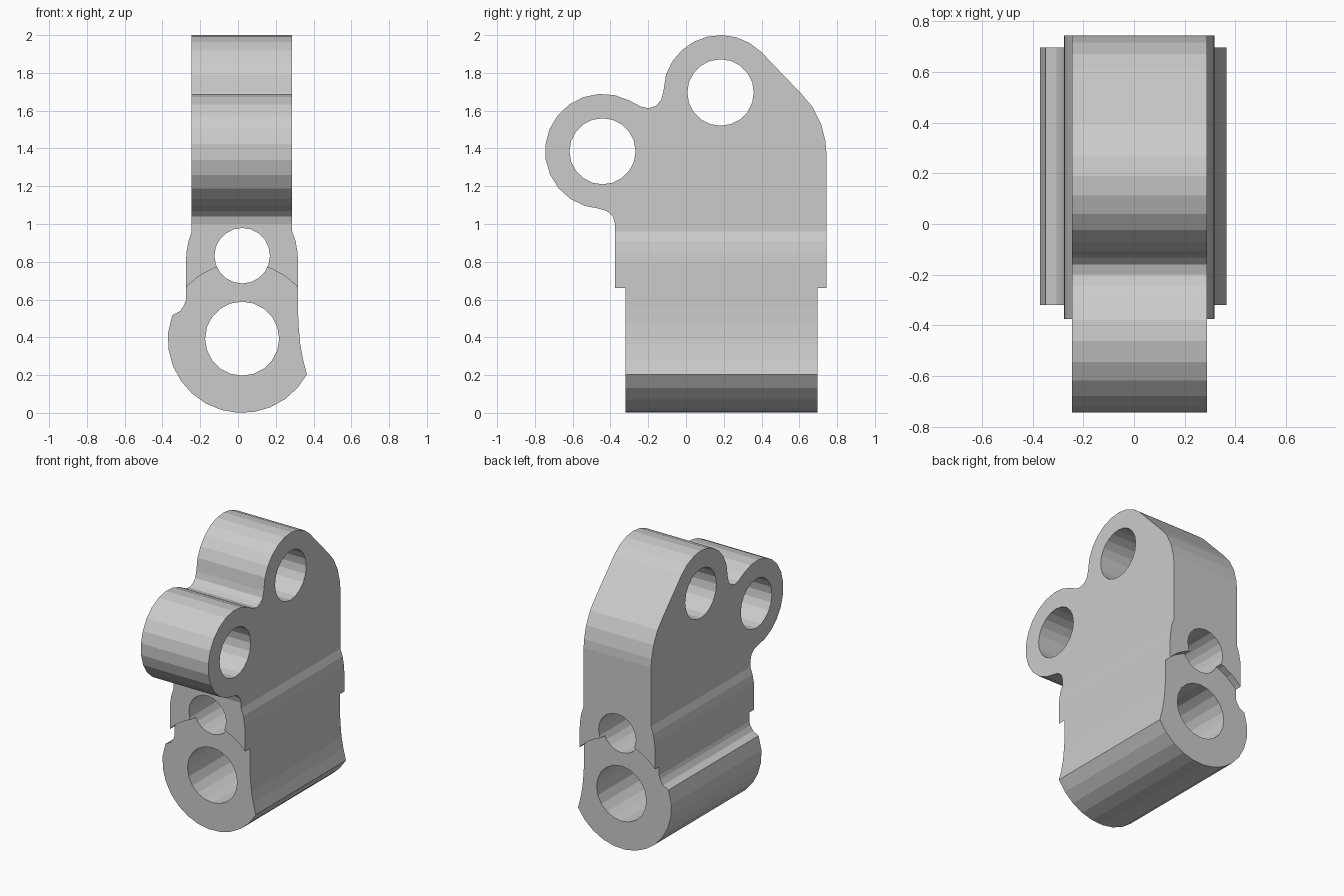
import bpy, bmesh
from math import cos, sin, radians

if "Cube" in bpy.data.objects:
    bpy.data.objects.remove(bpy.data.objects["Cube"])


def arc(cu, cv, r, a0, a1, n):
    """Points on an arc from angle a0 to a1 (degrees), n segments."""
    return [(cu + r * cos(radians(a0 + (a1 - a0) * i / n)),
             cv + r * sin(radians(a0 + (a1 - a0) * i / n))) for i in range(n + 1)]


def circle(cu, cv, r, n=20):
    return arc(cu, cv, r, 0, 360, n)[:-1]


def prism(name, pts, axis, lo, hi):
    """Extrude an outline along X (points are y,z) or Y (points are x,z)."""
    def place(p, d):
        return (d, p[0], p[1]) if axis == 'X' else (p[0], d, p[1])
    bm = bmesh.new()
    a = [bm.verts.new(place(p, lo)) for p in pts]
    b = [bm.verts.new(place(p, hi)) for p in pts]
    bm.faces.new(a)
    bm.faces.new(b)
    for i in range(len(pts)):
        j = (i + 1) % len(pts)
        bm.faces.new((a[i], a[j], b[j], b[i]))
    bmesh.ops.recalc_face_normals(bm, faces=bm.faces)
    mesh = bpy.data.meshes.new(name)
    bm.to_mesh(mesh)
    bm.free()
    ob = bpy.data.objects.new(name, mesh)
    bpy.context.collection.objects.link(ob)
    return ob


def boolean(target, tool, op):
    mod = target.modifiers.new(op, 'BOOLEAN')
    mod.operation, mod.object, mod.solver = op, tool, 'EXACT'
    bpy.context.view_layer.objects.active = target
    bpy.ops.object.modifier_apply(modifier=mod.name)
    bpy.data.objects.remove(tool)


# Side outline (y, z): two lugs on a straight body
side = [(-0.375, -0.1), (-0.375, 1.0), (-0.387, 1.04), (-0.42, 1.07), (-0.47, 1.083)]
side += arc(-0.442, 1.385, 0.304, 252, 62, 12)
side += [(-0.24, 1.622), (-0.2, 1.613), (-0.16, 1.625), (-0.132, 1.655), (-0.12, 1.70)]
side += arc(0.183, 1.696, 0.304, 162, 45, 8)
side += [(0.61, 1.69), (0.67, 1.62), (0.715, 1.53), (0.738, 1.44), (0.743, 1.38), (0.743, -0.1)]

# Front outline (x, z): slim top, wider waist, round foot with a pointed lip
front = [(-0.245, 2.1), (-0.245, 0.96), (-0.262, 0.91), (-0.273, 0.85), (-0.275, 0.80),
         (-0.275, 0.60), (-0.283, 0.575), (-0.305, 0.54), (-0.348, 0.517)]
front += arc(0.021, 0.393, 0.393, 176, 331, 12)
front += [(0.345, 0.28), (0.33, 0.36), (0.32, 0.47), (0.318, 0.55), (0.318, 0.80),
          (0.315, 0.85), (0.305, 0.91), (0.287, 0.96), (0.287, 2.1)]

body = prism("bracket_body", side, 'X', -0.6, 0.6)
boolean(body, prism("front_shape", front, 'Y', -1, 1), 'INTERSECT')

# Stepped ends around the round foot
for lo, hi in ((-0.8, -0.32), (0.695, 0.9)):
    boolean(body, prism("end_step", circle(0.021, 0.393, 0.402, 32), 'Y', lo, hi), 'DIFFERENCE')

# Pin holes through both directions
for axis, u, v, r in (('X', -0.442, 1.385, 0.175), ('X', 0.183, 1.696, 0.176),
                      ('Y', 0.022, 0.832, 0.147), ('Y', 0.022, 0.393, 0.196)):
    boolean(body, prism("pin_hole", circle(u, v, r), axis, -1, 1), 'DIFFERENCE')
